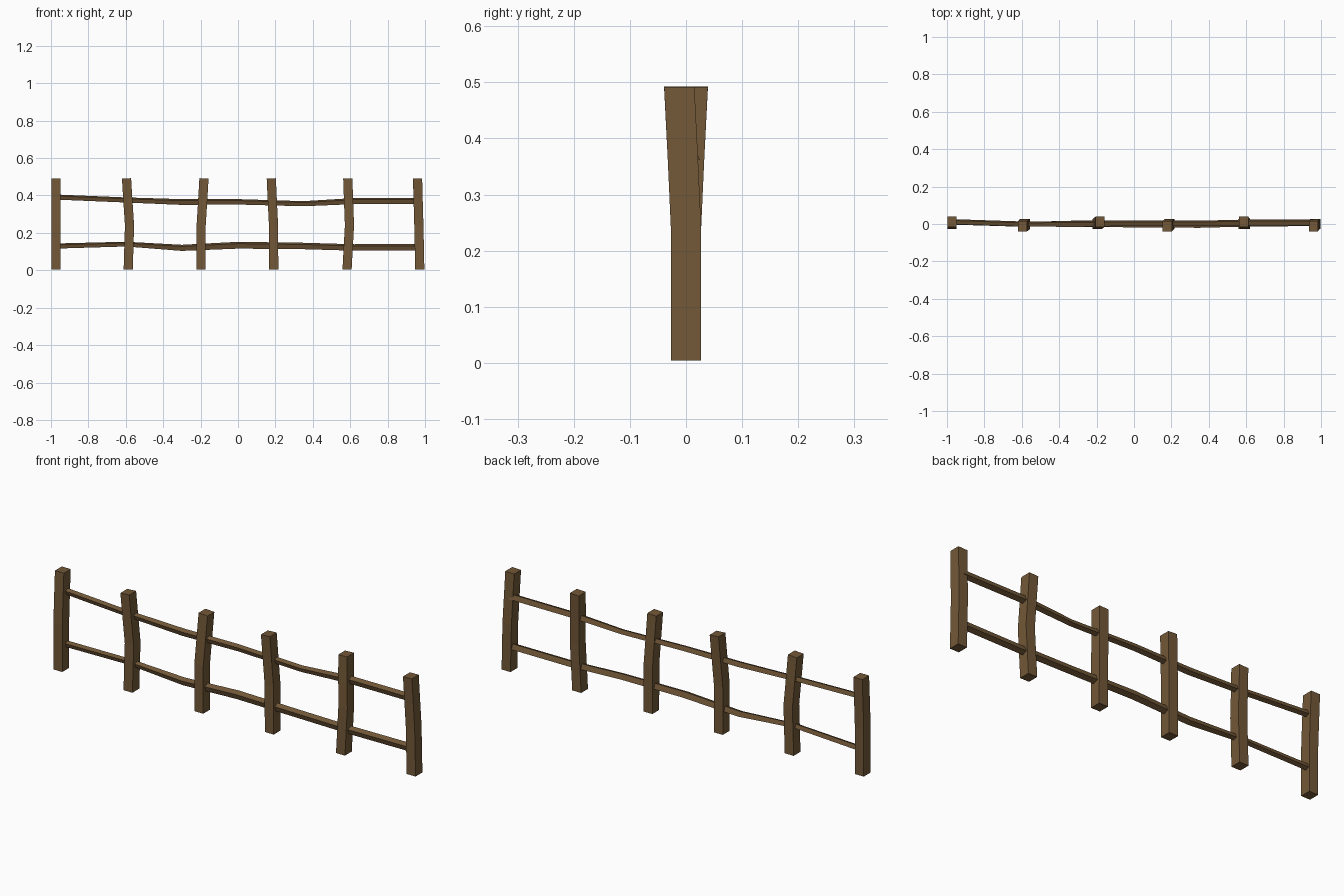
import bpy, bmesh, math
from mathutils import Vector

if "Cube" in bpy.data.objects:
    bpy.data.objects.remove(bpy.data.objects["Cube"])

wood = bpy.data.materials.new("brown wood")
wood.diffuse_color = (0.17, 0.098, 0.039, 1)
wood.use_nodes = True
wood.node_tree.nodes["Principled BSDF"].inputs["Base Color"].default_value = wood.diffuse_color


def loft(name, rings):
    """Skin a list of four-point rings and cap both ends."""
    bm = bmesh.new()
    loops = [[bm.verts.new(p) for p in ring] for ring in rings]
    for a, b in zip(loops, loops[1:]):
        for i in range(4):
            j = (i + 1) % 4
            bm.faces.new((a[i], a[j], b[j], b[i]))
    bm.faces.new(loops[0])
    bm.faces.new(loops[-1])
    bmesh.ops.recalc_face_normals(bm, faces=bm.faces)
    me = bpy.data.meshes.new(name)
    bm.to_mesh(me)
    bm.free()
    me.materials.append(wood)
    ob = bpy.data.objects.new(name, me)
    bpy.context.collection.objects.link(ob)


# Posts: x at bottom, middle and top, then y at top (they lean in turn)
posts = [(-0.973, -0.973, -0.973, 0.012), (-0.587, -0.58, -0.596, -0.012),
         (-0.197, -0.197, -0.182, 0.012), (0.191, 0.19, 0.178, -0.012),
         (0.583, 0.596, 0.587, 0.012), (0.972, 0.967, 0.960, -0.012)]
hx, hy = 0.0245, 0.027
square = [(-1, -1), (1, -1), (1, 1), (-1, 1)]
for n, (xb, xm, xt, yt) in enumerate(posts):
    path = [(xb, 0, 0.004), (xm, 0, 0.24), ((xm + xt) / 2, yt * 0.45, 0.36), (xt, yt, 0.491)]
    rings = []
    for x, y, z in path:
        tilt = (xt - xm) / 0.25 if z > 0.4 else 0
        rings.append([(x + sx * hx, y + sy * hy, z - sx * hx * tilt) for sx, sy in square])
    loft(f"post_{n + 1}", rings)


# Rails: squared poles turned part way on their edge, wandering between the posts
def rail(name, path, turn):
    rings = []
    for x, y, z, r in path:
        rings.append([(x, y + r * math.cos(turn + k * math.pi / 2),
                       z + r * math.sin(turn + k * math.pi / 2)) for k in range(4)])
    loft(name, rings)


rail("upper_rail", [(-0.96, 0.012, 0.391, 0.015), (-0.6, 0.0, 0.376, 0.015),
                    (-0.3, 0.0, 0.365, 0.017), (0.0, 0.005, 0.366, 0.016),
                    (0.35, 0.004, 0.356, 0.015), (0.62, 0.008, 0.37, 0.018),
                    (0.96, 0.008, 0.37, 0.018)], math.radians(65))
rail("lower_rail", [(-0.96, 0.01, 0.13, 0.015), (-0.6, -0.002, 0.14, 0.014),
                    (-0.3, 0.002, 0.12, 0.018), (0.0, 0.0, 0.134, 0.02),
                    (0.35, -0.003, 0.13, 0.019), (0.62, 0.004, 0.122, 0.019),
                    (0.96, 0.006, 0.123, 0.019)], math.radians(65))
